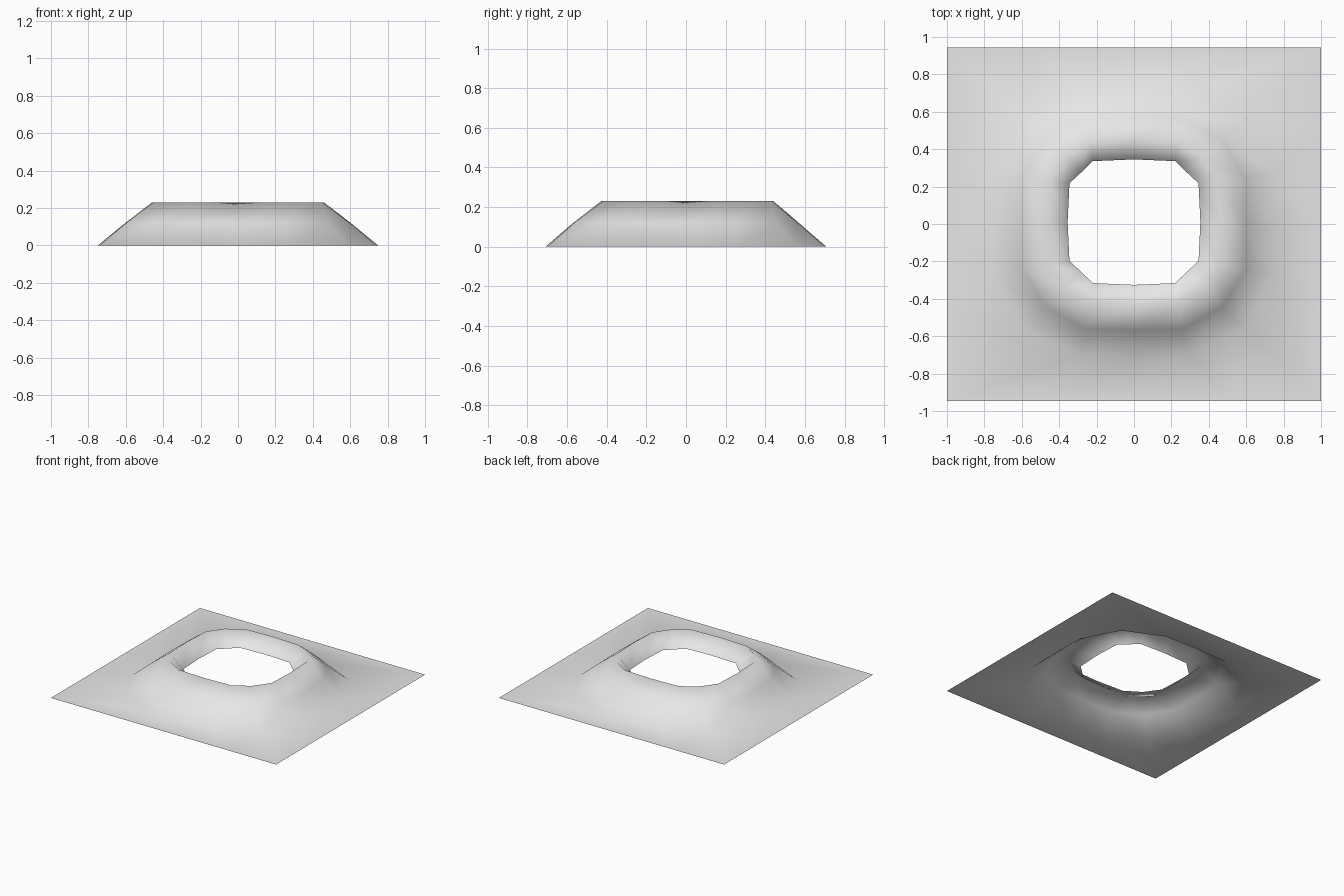
import bpy, bmesh

cube = bpy.data.objects.get("Cube")
if cube:
    bpy.data.objects.remove(cube, do_unlink=True)

# Plain grey surface
grey = bpy.data.materials.new("light_grey")
grey.use_nodes = True
colour = (0.8, 0.8, 0.8, 1)
grey.diffuse_color = colour
grey.node_tree.nodes["Principled BSDF"].inputs["Base Color"].default_value = colour

DEPTH = 0.945  # y extent relative to x


def ring_points(mid, quarter, corner):
    """Sixteen points: side middle, side quarter, corner, quarter, turned four times."""
    a, b = quarter
    side = [(mid, 0), (a, b), (corner, corner), (b, a)]
    points = []
    for _ in range(4):
        points += side
        side = [(-y, x) for x, y in side]
    return points


# Rings from the ground border up to the crest and down to the opening:
# side middle, side quarter, corner, height, y shift
rings = [
    (1.0, (1.0, 0.5), 1.0, 0.0, 0.0),     # square border
    (0.75, (0.74, 0.29), 0.59, 0.0, 0.0),  # foot of the slope
    (0.60, (0.595, 0.26), 0.47, 0.122, 0.0),  # middle of the slope
    (0.46, (0.45, 0.24), 0.365, 0.23, 0.007),  # crest
    (0.355, (0.345, 0.22), 0.282, 0.122, 0.01),  # edge of the opening
]

bm = bmesh.new()
loops = []
for mid, quarter, corner, z, shift in rings:
    loops.append([bm.verts.new((x, y * DEPTH + shift, z))
                  for x, y in ring_points(mid, quarter, corner)])

# Bridge each ring to the next
for outer, inner in zip(loops, loops[1:]):
    n = len(outer)
    for i in range(n):
        j = (i + 1) % n
        bm.faces.new((outer[i], outer[j], inner[j], inner[i]))

for face in bm.faces:
    face.smooth = True

mesh = bpy.data.meshes.new("crater_ground")
bm.to_mesh(mesh)
bm.free()
mesh.materials.append(grey)
ground = bpy.data.objects.new("crater_ground", mesh)
bpy.context.collection.objects.link(ground)
